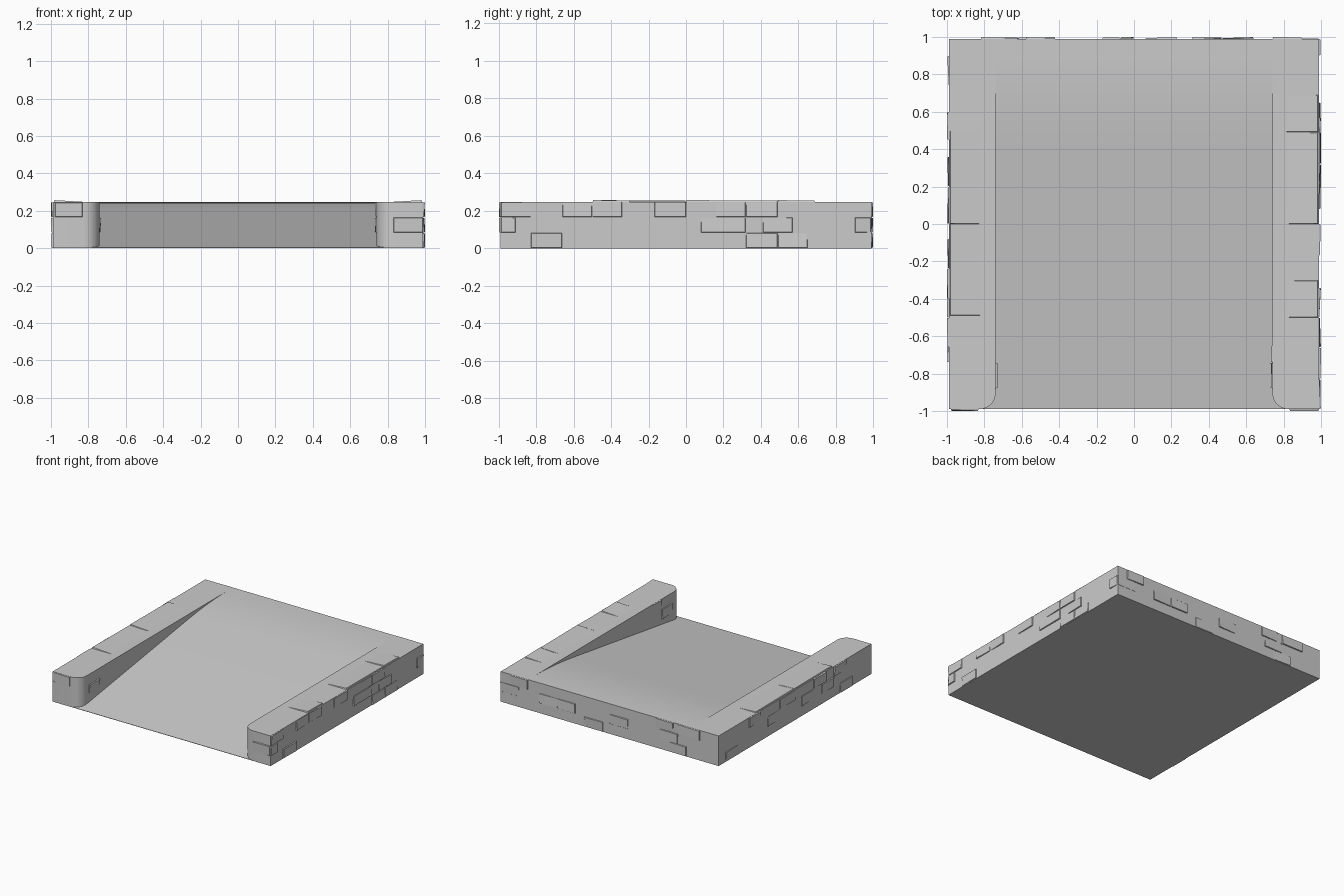
import bpy, bmesh, math, random
from mathutils import Vector

random.seed(4)
if "Cube" in bpy.data.objects:
    bpy.data.objects.remove(bpy.data.objects["Cube"], do_unlink=True)

stone = bpy.data.materials.new("grey stone")
stone.use_nodes = True
GREY = (0.6, 0.6, 0.6, 1)
stone.diffuse_color = GREY
stone.node_tree.nodes["Principled BSDF"].inputs["Base Color"].default_value = GREY

E, H, W, R = 0.99, 0.247, 0.74, 0.085   # half size, height, half ramp width, corner radius
ROW = H / 3


def finish(bm, name, angle):
    bmesh.ops.recalc_face_normals(bm, faces=bm.faces[:])
    mesh = bpy.data.meshes.new(name)
    bm.to_mesh(mesh)
    bm.free()
    obj = bpy.data.objects.new(name, mesh)
    bpy.context.collection.objects.link(obj)
    mesh.materials.append(stone)
    bpy.ops.object.select_all(action='DESELECT')
    obj.select_set(True)
    bpy.context.view_layer.objects.active = obj
    bpy.ops.object.shade_smooth_by_angle(angle=math.radians(angle))
    return obj


# Ramp profile along y: straight slope easing into the flat back edge
PROFILE = [(-E, 0.003), (0.42, 0.209), (0.55, 0.226), (0.68, 0.238),
           (0.8, 0.245), (0.9, H), (E, H)]


def floor_height(y):
    for (y0, z0), (y1, z1) in zip(PROFILE, PROFILE[1:]):
        if y <= y1:
            return z0 + (z1 - z0) * (y - y0) / (y1 - y0)
    return H


def half_width(y):
    t = max(0, R - (y + E))
    return W + R - math.sqrt(max(0, R * R - t * t))


# Body: channel cross-section lofted from front to back
stations = [-E + R * (1 - math.cos(math.radians(a))) for a in range(0, 91, 15)]
stations += [y for y, z in PROFILE[1:]]
bm = bmesh.new()
rings = []
for y in stations:
    w, z = half_width(y), floor_height(y)
    half = [(E, 0), (E, H), (w, H), (w, z)]
    section = [(-x, h) for x, h in half] + half[::-1]
    rings.append([bm.verts.new((x, y, h)) for x, h in section])
for a, b in zip(rings, rings[1:]):
    for i in range(8):
        j = (i + 1) % 8
        bm.faces.new((a[i], a[j], b[j], b[i]))
bm.faces.new(rings[0])
bm.faces.new(rings[-1])
bmesh.ops.remove_doubles(bm, verts=bm.verts[:], dist=0.0005)
finish(bm, "ramp_body", 35)


# Stone plates: thin slightly tilted blocks standing proud of a face
def plate(bm, origin, u, v, n, u0, u1, v0, v1, lifts=None):
    lifts = lifts or [random.choice((0.001, 0.004, 0.008, 0.009)) for _ in range(4)]
    gap = 0.004
    base, top = [], []
    for (a, sa), (b, sb), lift in zip(
            [(u0, 1), (u1, -1), (u1, -1), (u0, 1)],
            [(v0, 1), (v0, 1), (v1, -1), (v1, -1)], lifts):
        base.append(bm.verts.new(origin + u * a + v * b - n * 0.004))
        top.append(bm.verts.new(origin + u * (a + sa * gap) + v * (b + sb * gap) + n * lift))
    bm.faces.new(base)
    bm.faces.new(top)
    for i in range(4):
        j = (i + 1) % 4
        bm.faces.new((base[i], base[j], top[j], top[i]))


X, Y, Z = Vector((1, 0, 0)), Vector((0, 1, 0)), Vector((0, 0, 1))


def course(name, origin, u, n, bricks):
    bm = bmesh.new()
    for start, end, row in bricks:
        plate(bm, origin, u, Z, n, start, end, row * ROW, (row + 1) * ROW)
    finish(bm, name, 20)


course("right_bricks", X * E, Y, X, [
    (-.99, -.83, 2), (-.66, -.5, 2), (-.5, -.34, 2), (-.17, 0, 2), (.16, .32, 2),
    (.32, .49, 2), (-.99, -.91, 1), (.08, .32, 1), (.41, .57, 1), (.9, .99, 1),
    (-.83, -.66, 0), (.32, .49, 0), (.49, .65, 0)])
course("left_bricks", -X * E, Y, -X, [
    (.45, .6, 2), (0, .2, 2), (-.4, -.24, 2), (-.66, -.5, 2), (.2, .36, 1),
    (-.24, -.08, 1), (-.5, -.34, 1), (.74, .9, 0), (-.74, -.58, 0)])
course("back_bricks", Y * E, X, Y, [
    (-.82, -.62, 2), (-.58, -.42, 2), (.74, .9, 2), (-.62, -.45, 1), (-.17, 0, 1),
    (.31, .47, 1), (.47, .64, 1), (.82, .99, 1), (.06, .23, 0), (-.7, -.54, 0)])
course("front_bricks", -Y * E, X, -Y, [(-.98, -.83, 2), (.83, .99, 1)])
course("left_inner_bricks", -X * W, Y, X, [(-.88, -.74, 1)])
course("right_inner_bricks", X * W, Y, -X, [(-.88, -.74, 1), (-.74, -.6, 2)])

# Tilted cap stones on the side walls, highest along the outer edge
bm = bmesh.new()
for side, caps in ((1, [(0, .49), (.49, .69), (-.5, -.3)]),
                   (-1, [(0, .5), (-.49, 0)])):
    for y0, y1 in caps:
        plate(bm, Z * H, X * side, Y, Z, .77, .985, y0, y1, [-.002, .01, .007, -.002])
finish(bm, "wall_cap_stones", 20)
